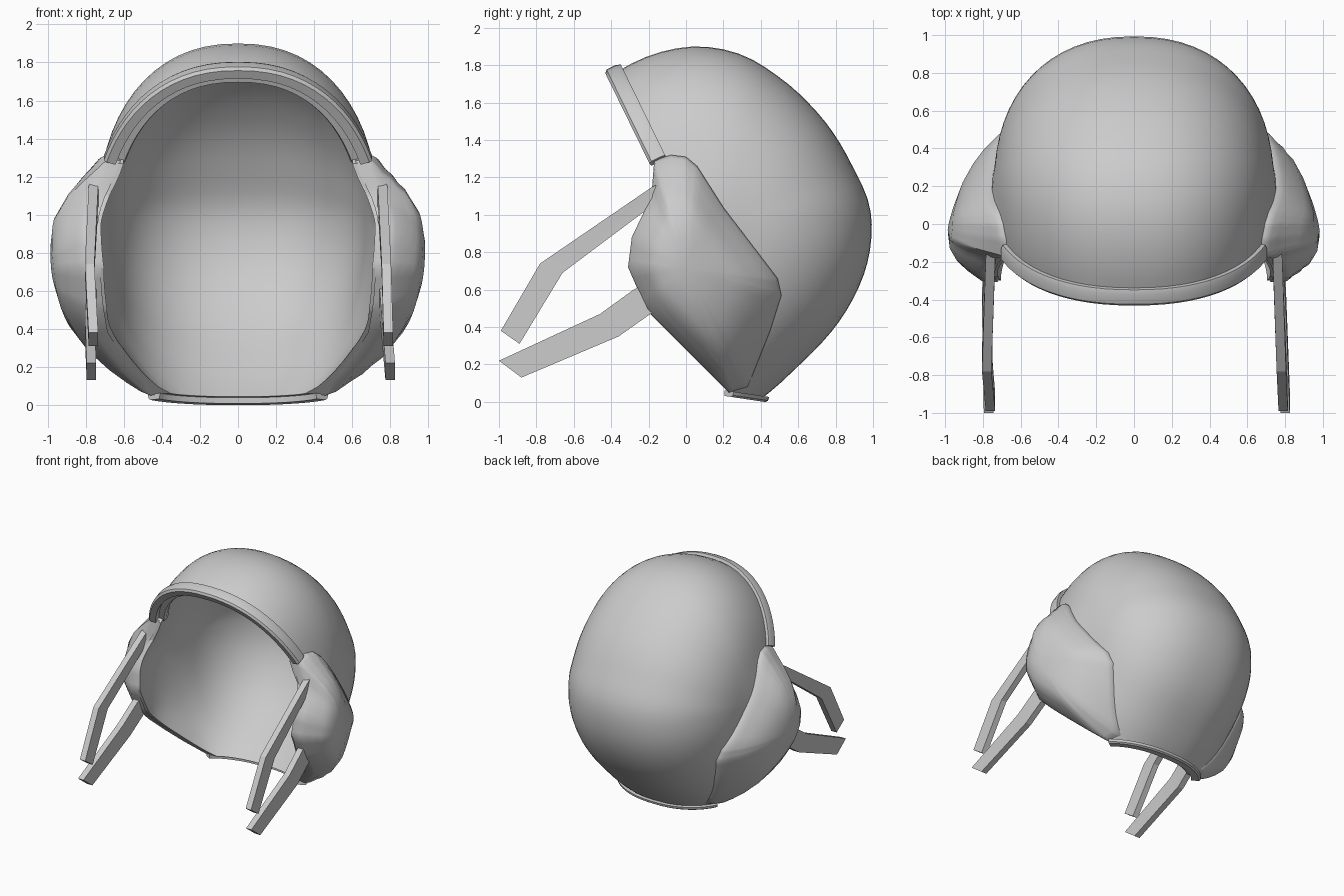
import bpy, bmesh
from math import sin, cos, pi, atan2, hypot, radians
from mathutils import Vector

if "Cube" in bpy.data.objects:
    bpy.data.objects.remove(bpy.data.objects["Cube"])

CY, CZ, W = 0.2, 0.95, 0.74          # shell centre (y, z) and half width

# Midline profile of the shell (y, z); the front part is cut away later
PROFILE = [(-0.36, 1.77), (-0.12, 1.875), (0.08, 1.90), (0.3, 1.855), (0.5, 1.735), (0.7, 1.55),
           (0.88, 1.28), (0.985, 1.03), (0.985, 0.82), (0.84, 0.46), (0.62, 0.21), (0.42, 0.03),
           (0.2, -0.11), (-0.15, -0.12), (-0.55, 0.15), (-0.85, 0.6), (-0.85, 1.1), (-0.6, 1.55)]
POLAR = sorted((atan2(z - CZ, y - CY), hypot(y - CY, z - CZ)) for y, z in PROFILE)
N = len(POLAR)


def knot(i):
    return POLAR[i % N][0] + 2 * pi * (i // N), POLAR[i % N][1]


def slope(i):
    a, b = knot(i - 1), knot(i + 1)
    return (b[1] - a[1]) / (b[0] - a[0])


def radius(th):
    """Smooth midline radius at angle th."""
    while th < POLAR[0][0]:
        th += 2 * pi
    i = max(k for k in range(2 * N) if knot(k)[0] <= th + 1e-9)
    (t0, r0), (t1, r1) = knot(i), knot(i + 1)
    h = t1 - t0
    s = (th - t0) / h
    return ((2*s**3 - 3*s**2 + 1) * r0 + (s**3 - 2*s**2 + s) * h * slope(i)
            + (3*s**2 - 2*s**3) * r1 + (s**3 - s**2) * h * slope(i + 1))


def power(th):
    return 2.25 + 0.15 * max(0.0, -sin(th))


def step(t):
    t = min(max(t, 0.0), 1.0)
    return t * t * (3 - 2 * t)


def flare(y, z):
    """The shell widens toward the cheeks in front of the ears."""
    return 0.1 * step((0.35 - y) / 0.55) * step((1.3 - z) / 0.4) * step((z - 0.05) / 0.4)


def surface_x(y, z):
    """Half width of the shell at a side-view position."""
    th = atan2(z - CZ, y - CY)
    n = power(th)
    k = min(hypot(y - CY, z - CZ) / radius(th), 1.0)
    return W * (1 - k ** n) ** (1 / n) + (flare(y, z) if k < 1 else 0)


def make(name, rings, caps=True, angle=35):
    """Skin closed rings of points into an object."""
    bm = bmesh.new()
    vs = [[bm.verts.new(p) for p in r] for r in rings]
    for a, b in zip(vs, vs[1:]):
        m = len(a)
        for i in range(m):
            bm.faces.new((a[i], a[(i + 1) % m], b[(i + 1) % m], b[i]))
    if caps:
        bm.faces.new(vs[0])
        bm.faces.new(vs[-1])
    bmesh.ops.remove_doubles(bm, verts=bm.verts, dist=1e-5)
    bmesh.ops.recalc_face_normals(bm, faces=bm.faces)
    me = bpy.data.meshes.new(name)
    bm.to_mesh(me)
    bm.free()
    ob = bpy.data.objects.new(name, me)
    bpy.context.collection.objects.link(ob)
    smooth(ob, angle)
    return ob


def smooth(ob, angle):
    bpy.ops.object.select_all(action='DESELECT')
    ob.select_set(True)
    bpy.context.view_layer.objects.active = ob
    bpy.ops.object.shade_smooth_by_angle(angle=radians(angle))


# Shell: closed dome skinned from side to side, hollowed, then the face opening is cut
rings = []
for j in range(33):
    phi = -pi / 2 + pi * j / 32
    ring = []
    for i in range(72):
        th = 2 * pi * i / 72
        n = power(th)
        k = cos(phi) ** (2 / n) * radius(th) if 0 < j < 32 else 0
        y, z = CY + k * cos(th), CZ + k * sin(th)
        x = W * abs(sin(phi)) ** (2 / n) + flare(y, z) * min(1, abs(sin(phi)) * 2)
        ring.append((x if phi > 0 else -x, y, z))
    rings.append(ring)
shell = make("helmet_shell", rings, caps=False)

OPENING = [(-0.6, 2.26), (-1.6, 2.26), (-1.6, -0.4), (0.6, -0.4), (0.6, 0.003), (0.42, 0.03),
           (0.22, 0.06), (-0.2, 0.5), (-0.3, 0.72), (-0.28, 0.88), (-0.17, 1.1),
           (-0.17, 1.27), (-0.13, 1.3)]
cutter = make("opening_cutter", [[(x, y, z) for y, z in OPENING] for x in (-1.5, 1.5)])
cutter.hide_render = True

sol = shell.modifiers.new("thickness", 'SOLIDIFY')
sol.thickness, sol.offset = 0.065, -1
cut = shell.modifiers.new("opening", 'BOOLEAN')
cut.object, cut.operation, cut.solver = cutter, 'DIFFERENCE', 'EXACT'
dg = bpy.context.evaluated_depsgraph_get()
mesh = bpy.data.meshes.new_from_object(shell.evaluated_get(dg))
shell.modifiers.clear()
shell.data = mesh
bpy.data.objects.remove(cutter)
smooth(shell, 35)


def rim(name, p0, p1, section, steps=14):
    """Strip along the shell edge in the plane p0-p1; section = (forward, outward)."""
    d = Vector((0, p1[0] - p0[0], p1[1] - p0[1]))
    f = Vector((0, d.z, -d.y)).normalized()
    pts = []
    for i in range(-steps, steps + 1):
        t = 1 - cos(abs(i) / steps * pi / 2)
        p = Vector((0, p0[0], p0[1])) + d * t
        p.x = surface_x(p.y, p.z) * (1 if i > 0 else -1) if i else 0
        pts.append(p)
    rings = []
    for i, p in enumerate(pts):
        tan = (pts[min(i + 1, len(pts) - 1)] - pts[max(i - 1, 0)]).normalized()
        out = tan.cross(f)
        if out.dot(p - Vector((0, p1[0], p1[1])) - d * 0.05) < 0:
            out = -out
        rings.append([p + f * a + out * b for a, b in section])
    make(name, rings)


# Raised brow brim, the lining strip behind it and the narrow trim at the nape
rim("brow_brim", (-0.36, 1.77), (-0.13, 1.3),
    [(-0.025, -0.03), (-0.025, 0.025), (0.0, 0.035), (0.055, 0.035), (0.07, 0.02), (0.065, -0.03)])
rim("brow_lining", (-0.36, 1.77), (-0.13, 1.3),
    [(0.015, -0.03), (0.015, -0.075), (-0.01, -0.085), (-0.06, -0.075), (-0.06, -0.03)])
rim("nape_trim", (0.42, 0.03), (0.24, 0.057),
    [(0.0, -0.055), (0.0, 0.025), (-0.02, 0.022), (-0.03, 0.01), (-0.03, -0.05)])

# Ear covers: the outline shrinks toward the centre while rising off the shell
EAR = [(-0.17, 1.29), (-0.08, 1.32), (0.0, 1.31), (0.06, 1.26), (0.2, 1.04), (0.49, 0.66),
       (0.51, 0.57), (0.45, 0.38), (0.33, 0.08), (0.23, 0.05), (-0.21, 0.49), (-0.31, 0.72),
       (-0.29, 0.88), (-0.185, 1.1)]
EY, EZ = 0.0, 0.71


def ear(name, side, levels):
    outline = []
    for (y0, z0), (y1, z1) in zip(EAR, EAR[1:] + EAR[:1]):
        outline += [(y0 + (y1 - y0) * t / 4, z0 + (z1 - z0) * t / 4) for t in range(4)]
    rings = []
    for s, off in levels:
        ring = []
        for y, z in outline:
            y, z = EY + (y - EY) * s, EZ + (z - EZ) * s
            ring.append((side * (surface_x(y, z) + off), y, z))
        rings.append(ring)
    make(name, rings, caps=False, angle=40)


ear("ear_cover_right", 1, [(0.99, -0.05), (1.0, 0.01), (0.97, 0.04), (0.88, 0.065), (0.83, 0.09),
                           (0.76, 0.105), (0.7, 0.13), (0.5, 0.16), (0.25, 0.175), (0, 0.18)])
ear("ear_cover_left", -1, [(0.99, -0.05), (1.0, 0.01), (0.97, 0.035), (0.9, 0.06), (0.8, 0.095),
                           (0.65, 0.135), (0.45, 0.165), (0.2, 0.18), (0, 0.18)])

# Chin straps: flat bent bands, each station = (upper edge, lower edge)
UPPER = [((-0.12, 1.18), (-0.15, 1.07)), ((-0.18, 1.15), (-0.22, 1.02)),
         ((-0.78, 0.74), (-0.66, 0.69)), ((-0.99, 0.38), (-0.89, 0.31))]
LOWER = [((-0.2, 0.64), (-0.12, 0.51)), ((-0.28, 0.6), (-0.19, 0.47)),
         ((-0.46, 0.47), (-0.36, 0.35)), ((-1.0, 0.22), (-0.88, 0.13))]


def strap(name, side, stations, xs):
    rings = []
    for ((y0, z0), (y1, z1)), x in zip(stations, xs):
        a, b = side * (x - 0.025), side * (x + 0.025)
        rings.append([(a, y0, z0), (b, y0, z0), (b, y1, z1), (a, y1, z1)])
    make(name, rings, angle=10)


for label, side, end in (("right", 1, 0.79), ("left", -1, 0.76)):
    strap("upper_strap_" + label, side, UPPER, (0.75, 0.76, 0.78, end))
    strap("lower_strap_" + label, side, LOWER, (0.76, 0.77, 0.78, end + 0.01))
